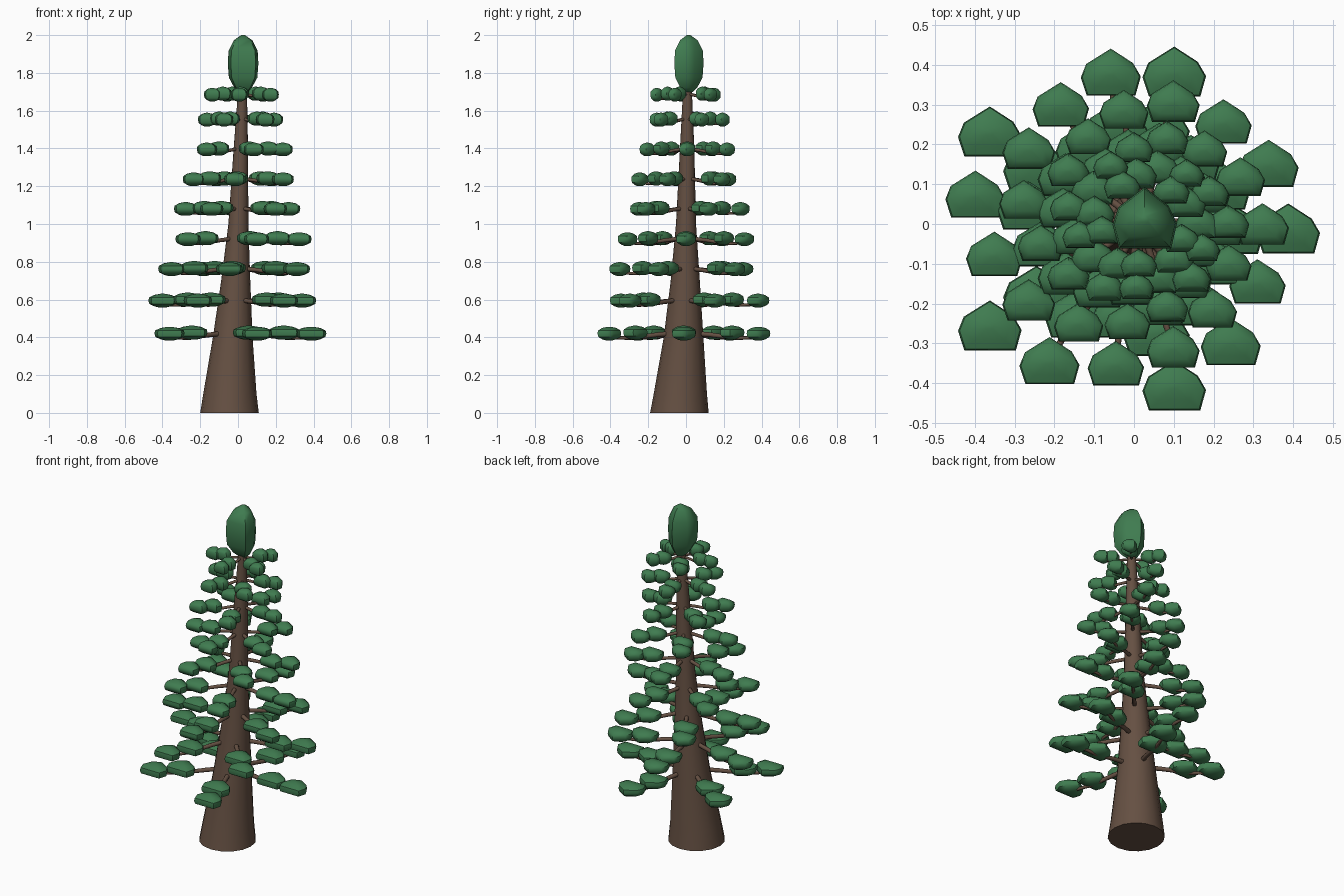
import bpy, bmesh, math
from mathutils import Vector

if "Cube" in bpy.data.objects:
    bpy.data.objects.remove(bpy.data.objects["Cube"])


def material(name, color):
    m = bpy.data.materials.new(name)
    m.diffuse_color = color
    m.use_nodes = True
    m.node_tree.nodes["Principled BSDF"].inputs["Base Color"].default_value = m.diffuse_color
    return m


BARK = material("bark", (0.13, 0.08, 0.055, 1))
NEEDLES = material("needles", (0.05, 0.2, 0.08, 1))


def loft(bm, rings):
    """Skin a list of point rings and cap both ends."""
    loops = [[bm.verts.new(p) for p in ring] for ring in rings]
    n = len(loops[0])
    for a, b in zip(loops, loops[1:]):
        for i in range(n):
            j = (i + 1) % n
            bm.faces.new((a[i], a[j], b[j], b[i]))
    bm.faces.new(loops[0][::-1])
    bm.faces.new(loops[-1])


def finish(bm, name, mat, angle):
    bmesh.ops.recalc_face_normals(bm, faces=bm.faces)
    me = bpy.data.meshes.new(name)
    bm.to_mesh(me)
    bm.free()
    me.materials.append(mat)
    ob = bpy.data.objects.new(name, me)
    bpy.context.collection.objects.link(ob)
    bpy.ops.object.select_all(action='DESELECT')
    ob.select_set(True)
    bpy.context.view_layer.objects.active = ob
    bpy.ops.object.shade_smooth_by_angle(angle=math.radians(angle))


# Foliage clump: lopsided seven-sided outline stacked in rings
OUTLINE = [(0, 1), (-0.82, 0.36), (-1, -0.2), (-0.8, -0.96),
           (0.82, -0.96), (1, -0.16), (0.74, 0.4)]
LEVELS = [(-1, 0.3), (-0.85, 0.58), (-0.5, 0.93), (0, 1),
          (0.45, 0.95), (0.82, 0.6), (1, 0.12)]


def clump(bm, c, sx, sy, sz):
    loft(bm, [[(c[0] + x * s * sx, c[1] + y * s * sy, c[2] + z * sz)
               for x, y in OUTLINE] for z, s in LEVELS])


# Trunk: leaning taper, rows of (z, x, y, radius)
TRUNK = [(0, -0.045, -0.035, 0.155), (0.1, -0.043, -0.03, 0.141),
         (0.4, -0.028, -0.013, 0.105), (0.7, -0.012, -0.004, 0.077),
         (1.0, 0.002, 0, 0.053), (1.4, 0.015, 0.006, 0.038),
         (1.78, 0.026, 0.008, 0.02)]


def trunk_at(z):
    for a, b in zip(TRUNK, TRUNK[1:]):
        if z <= b[0]:
            t = (z - a[0]) / (b[0] - a[0])
            return Vector((a[1] + (b[1] - a[1]) * t, a[2] + (b[2] - a[2]) * t, z))


def circle(c, u, v, r, n):
    return [c + r * (math.cos(2 * math.pi * i / n) * u + math.sin(2 * math.pi * i / n) * v)
            for i in range(n)]


X, Y, Z = Vector((1, 0, 0)), Vector((0, 1, 0)), Vector((0, 0, 1))
bm = bmesh.new()
loft(bm, [circle(Vector((x, y, z)), X, Y, r, 16) for z, x, y, r in TRUNK])
finish(bm, "trunk", BARK, 50)

# Whorls of five branches, each turned 24 degrees from the one below: (z, reach)
WHORLS = [(0.42, 0.415), (0.595, 0.39), (0.762, 0.35), (0.92, 0.325), (1.08, 0.288),
          (1.237, 0.25), (1.395, 0.222), (1.553, 0.187), (1.685, 0.163)]
branches, foliage = bmesh.new(), bmesh.new()
for level, (z, reach) in enumerate(WHORLS):
    base = trunk_at(z)
    k = level / 8
    w = 0.08 - 0.036 * k
    thick = 0.014 - 0.006 * k
    for i in range(5):
        a = math.radians(24 * (level % 3) + 72 * i)
        d = Vector((math.cos(a), math.sin(a), 0))
        side = Z.cross(d)
        path = [(0, 0.006, 1), (0.35, -0.006, 0.9), (0.7, -0.024, 0.75), (1, -0.022, 0.5)]
        loft(branches, [circle(base + d * reach * t + Z * h, side, Z, thick * s, 8)
                        for t, h, s in path])
        clump(foliage, base + d * reach, w, w * 0.8, 0.036)
        clump(foliage, base + d * reach * 0.65 + Z * 0.005, w * 1.05, w * 0.82, 0.037)
finish(branches, "branches", BARK, 50)
finish(foliage, "foliage_clumps", NEEDLES, 45)

# Pointed crown clump at the top
bm = bmesh.new()
clump(bm, (0.027, 0.014, 1.85), 0.081, 0.079, 0.15)
finish(bm, "crown", NEEDLES, 45)
